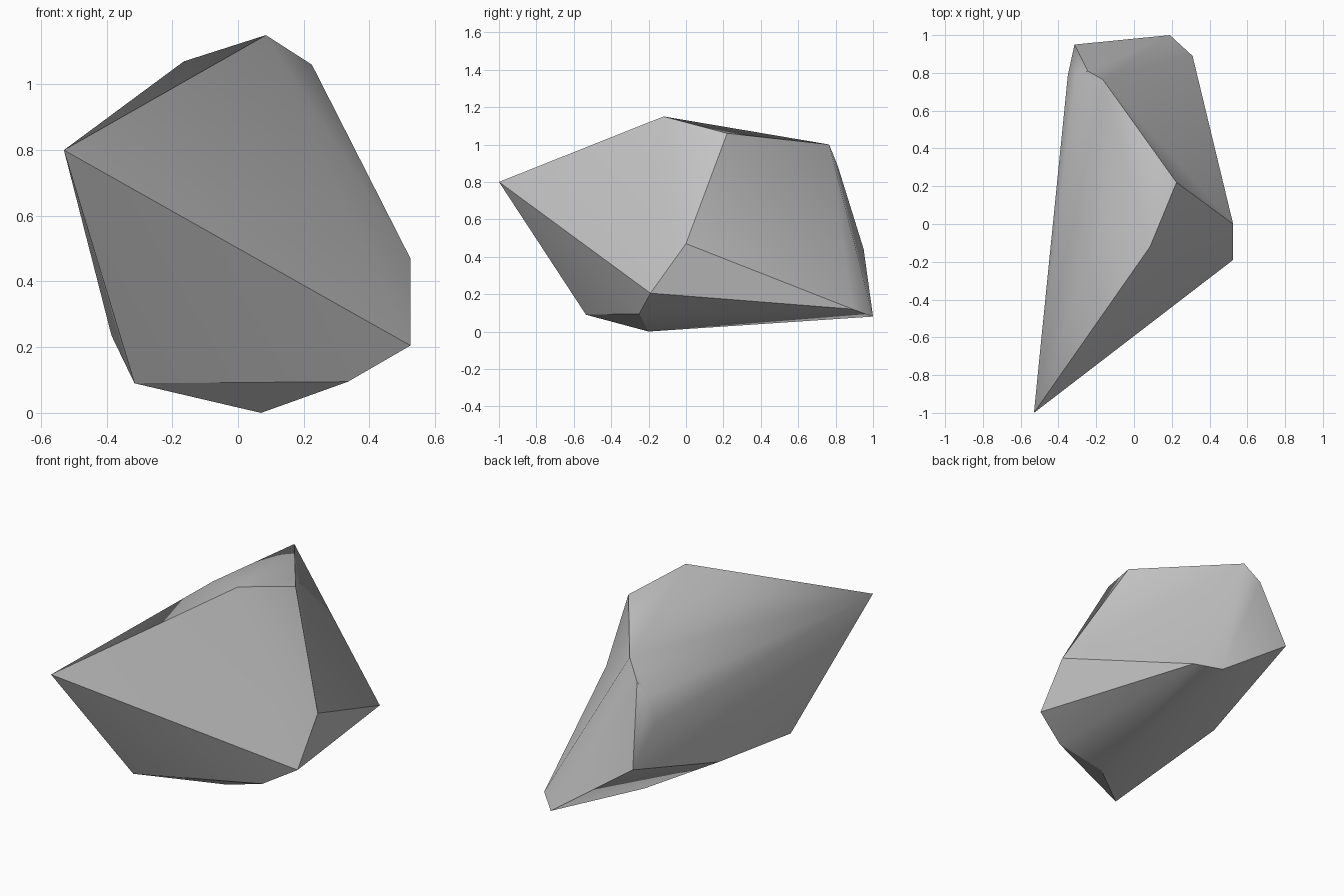
import bpy, bmesh, math
from mathutils import Vector

cube = bpy.data.objects.get("Cube")
if cube:
    bpy.data.objects.remove(cube, do_unlink=True)

# Stone colour
stone = bpy.data.materials.new("stone grey")
stone.use_nodes = True
grey = (0.55, 0.55, 0.55, 1)
stone.diffuse_color = grey
stone.node_tree.nodes["Principled BSDF"].inputs["Base Color"].default_value = grey

# Corners of the boulder, grouped by region
front = [(-.53, -1, .8), (-.315, -.535, .09), (.335, -.25, .095)]
shoulder, rear_foot = (.525, 0, .47), (.31, .89, .12)
left_side = [shoulder, (.525, -.19, .205), rear_foot]
crest, rear_peak = (.225, .22, 1.06), (-.165, .765, 1)
crown = [(.085, -.12, 1.15), crest, (-.165, 0, 1.07), rear_peak]
back = [(.19, 1, .08), (-.315, .95, .44), (-.245, .81, .89),
        (-.31, .79, .81), (-.35, .79, .66)]
base = [(.07, -.2, 0), (-.385, .24, .235), (-.035, .44, .06)]
corners = [Vector(c) for c in front + left_side + crown + back + base]


def facet_winding(a, b, c):
    """Return 1 or -1 for an outer facet, 0 for a triangle inside the stone."""
    normal = (b - a).cross(c - a)
    sides = [normal.dot(p - a) for p in corners if p not in (a, b, c)]
    return 1 if max(sides) < 0 else -1 if min(sides) > 0 else 0


# Boulder: every outer triangle of the corners becomes a facet
bm = bmesh.new()
verts = [bm.verts.new(c) for c in corners]
count = len(verts)
for i in range(count):
    for j in range(i + 1, count):
        for k in range(j + 1, count):
            winding = facet_winding(corners[i], corners[j], corners[k])
            if winding:
                bm.faces.new([verts[n] for n in (i, j, k)[::winding]])

# Shallow hollow on the rear left flank
ridge = bm.edges.get([verts[corners.index(Vector(c))] for c in (crest, rear_foot)])
if ridge:
    bmesh.utils.edge_rotate(ridge, True)

mesh = bpy.data.meshes.new("boulder")
bm.to_mesh(mesh)
bm.free()
mesh.materials.append(stone)
boulder = bpy.data.objects.new("boulder", mesh)
bpy.context.collection.objects.link(boulder)

# Soft facets with crisp chipped edges
bpy.ops.object.select_all(action='DESELECT')
boulder.select_set(True)
bpy.context.view_layer.objects.active = boulder
bpy.ops.object.shade_smooth_by_angle(angle=math.radians(30))
